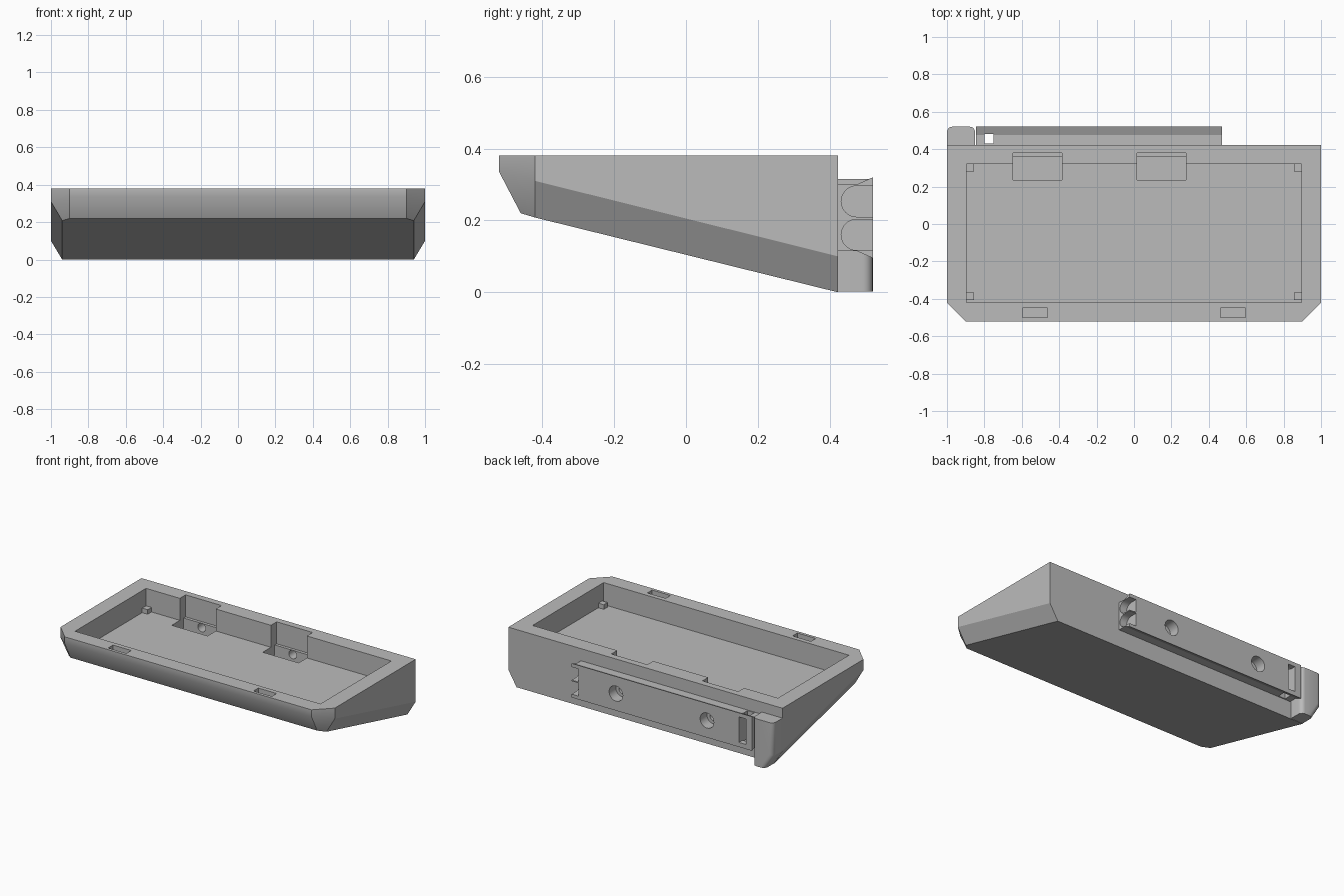
import bpy, bmesh, math

if "Cube" in bpy.data.objects:
    bpy.data.objects.remove(bpy.data.objects["Cube"], do_unlink=True)

grey = bpy.data.materials.new("plain_grey")
grey.use_nodes = True
colour = (0.5, 0.5, 0.5, 1)
grey.diffuse_color = colour
grey.node_tree.nodes["Principled BSDF"].inputs["Base Color"].default_value = colour

BACK, REAR, TOP, FLOOR = 0.423, 0.52, 0.38, 0.235


def finish(name, bm):
    bmesh.ops.recalc_face_normals(bm, faces=bm.faces)
    mesh = bpy.data.meshes.new(name)
    bm.to_mesh(mesh)
    bm.free()
    obj = bpy.data.objects.new(name, mesh)
    mesh.materials.append(grey)
    bpy.context.collection.objects.link(obj)
    return obj


def loft(name, loops):
    """Closed solid through matching loops of points."""
    bm = bmesh.new()
    rings = [[bm.verts.new(p) for p in loop] for loop in loops]
    for a, b in zip(rings, rings[1:]):
        for i in range(len(a)):
            j = (i + 1) % len(a)
            bm.faces.new((a[i], a[j], b[j], b[i]))
    bm.faces.new(rings[0])
    bm.faces.new(rings[-1])
    return finish(name, bm)


def box(name, x, y, z):
    return loft(name, [[(x[0], y[0], h), (x[1], y[0], h), (x[1], y[1], h), (x[0], y[1], h)] for h in z])


def rod(name, axis, centre, radius, span):
    """Cylinder along x or y; centre holds the other two coordinates."""
    def point(s, t):
        u = centre[0] + radius * math.cos(t)
        v = centre[1] + radius * math.sin(t)
        return (s, u, v) if axis == "x" else (u, s, v)
    return loft(name, [[point(s, math.tau * i / 32) for i in range(32)] for s in span])


def apply(obj, mod):
    bpy.context.view_layer.objects.active = obj
    bpy.ops.object.modifier_apply(modifier=mod.name)


def cut(obj, *cutters):
    for c in cutters:
        mod = obj.modifiers.new("cut", "BOOLEAN")
        mod.operation = "DIFFERENCE"
        mod.solver = "EXACT"
        mod.object = c
        apply(obj, mod)
        bpy.data.objects.remove(c, do_unlink=True)


def smooth(obj, degrees):
    bpy.ops.object.select_all(action="DESELECT")
    obj.select_set(True)
    bpy.context.view_layer.objects.active = obj
    bpy.ops.object.shade_smooth_by_angle(angle=math.radians(degrees))


def mirrored(half):
    return half + [(-x, y, z) for x, y, z in reversed(half)]


# Wedge-shaped case with clipped front corners and a tapered underside
case = loft("case", [
    mirrored([(0.9, -0.46, 0.22), (0.94, -0.42, 0.208), (0.94, BACK, 0)]),
    mirrored([(0.9, -0.52, 0.335), (1, -0.42, 0.31), (1, BACK, 0.1)]),
    mirrored([(0.9, -0.52, TOP), (1, -0.42, TOP), (1, BACK, TOP)]),
])

# Open tray and the two slots in the front rim
cut(case, box("tray_cutter", (-0.895, 0.895), (-0.42, 0.32), (FLOOR, 0.5)))
for x in (-0.53, 0.53):
    cut(case, box("slot_cutter", (x - 0.067, x + 0.067), (-0.5, -0.45), (0.33, 0.5)))

# Screw bays: notch in the back wall, pit in the floor, and a through hole
BAYS = (-0.517, 0.147)
SCREW_Z = 0.207
for x in BAYS:
    span = (x - 0.131, x + 0.131)
    cut(case,
        box("notch_cutter", span, (0.3, 0.38), (FLOOR, 0.5)),
        box("pit_cutter", span, (0.235, 0.36), (0.14, 0.3)),
        rod("screw_cutter", "y", (x, SCREW_Z), 0.028, (0.3, 0.6)))
smooth(case, 30)

# Small corner posts on the tray floor
for x in (-0.875, 0.875):
    for y in (-0.385, 0.3):
        box("corner_post", (x - 0.02, x + 0.02), (y - 0.02, y + 0.02), (FLOOR - 0.01, FLOOR + 0.03))

# Rear rail with flared upper and lower lips
profile = [(BACK - 0.005, 0.115), (0.475, 0.115), (REAR, 0.095),
           (REAR, 0.32), (0.475, 0.3), (BACK - 0.005, 0.3)]
rail = loft("rear_rail", [[(x, y, z) for y, z in profile] for x in (-0.845, 0.47)])

# Counterbored screw holes in the rail
for x in BAYS:
    cut(rail, rod("bore_cutter", "y", (x, SCREW_Z), 0.05, (0.45, 0.6)),
        rod("screw_cutter", "y", (x, SCREW_Z), 0.028, (0.3, 0.6)))

# Round-backed pockets at the free end of the rail
for z in (0.16, 0.253):
    cut(rail, rod("pocket_cutter", "x", (0.475, z), 0.043, (0.42, 0.6)),
        box("pocket_cutter", (0.42, 0.6), (0.475, 0.6), (z - 0.043, z + 0.043)))

# Open slot beside the end tab
cut(rail, box("shaft_cutter", (-0.8, -0.75), (0.43, 0.482), (0, 0.5)),
    box("window_cutter", (-0.8, -0.75), (0.46, 0.6), (0.125, 0.293)))
smooth(rail, 20)

# End tab with rounded rear edges
tab_outline = [(-0.94, 0.002), (-0.85, 0.002), (-0.85, 0.315), (-1, 0.315), (-1, 0.1)]
tab = loft("end_tab", [[(x, y, z) for x, z in tab_outline] for y in (BACK - 0.005, REAR)])
bm = bmesh.new()
bm.from_mesh(tab.data)
rear_edges = [e for e in bm.edges
              if all(v.co.y > 0.5 for v in e.verts)
              and (e.verts[0].co - e.verts[1].co).z ** 2 > 0.001]
bmesh.ops.bevel(bm, geom=rear_edges, offset=0.028, segments=5, affect="EDGES", profile=0.5)
bm.to_mesh(tab.data)
bm.free()
smooth(tab, 30)
